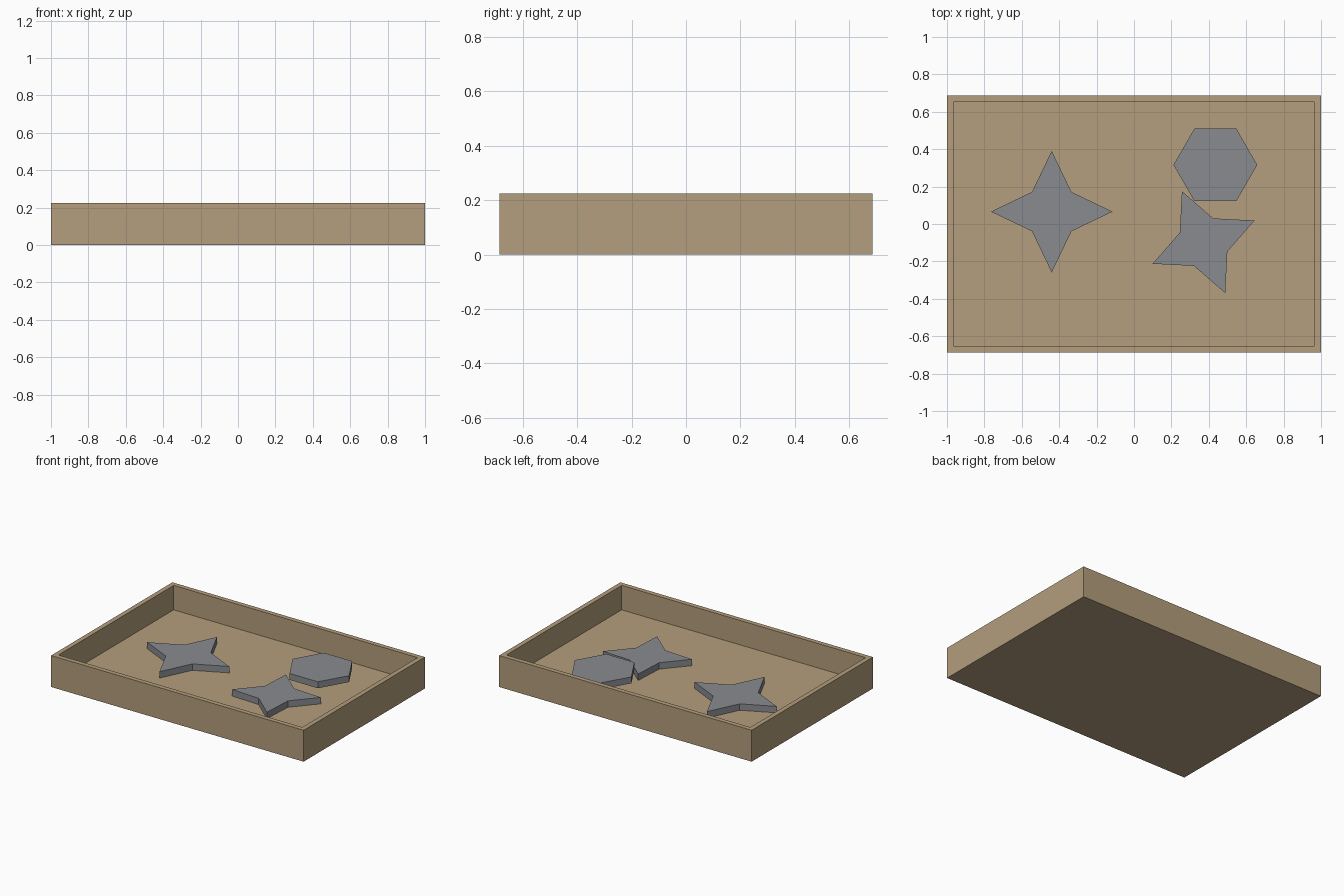
import bpy
import bmesh
from math import cos, sin, pi, radians

cube = bpy.data.objects.get("Cube")
if cube:
    bpy.data.objects.remove(cube, do_unlink=True)


def make_material(name, rgb):
    mat = bpy.data.materials.new(name)
    mat.use_nodes = True
    mat.diffuse_color = (*rgb, 1)
    mat.node_tree.nodes["Principled BSDF"].inputs["Base Color"].default_value = (*rgb, 1)
    return mat


def make_object(name, bm, mat):
    bmesh.ops.recalc_face_normals(bm, faces=bm.faces)
    mesh = bpy.data.meshes.new(name)
    bm.to_mesh(mesh)
    bm.free()
    mesh.materials.append(mat)
    obj = bpy.data.objects.new(name, mesh)
    bpy.context.collection.objects.link(obj)
    return obj


def make_plate(name, center, radii, count, turn, bottom, thickness, mat):
    """Flat prism whose corner radius cycles through radii."""
    bm = bmesh.new()
    ring = []
    for i in range(count):
        a = radians(turn) + 2 * pi * i / count
        r = radii[i % len(radii)]
        ring.append(bm.verts.new((center[0] + r * cos(a), center[1] + r * sin(a), bottom)))
    base = bm.faces.new(ring)
    top = bmesh.ops.extrude_face_region(bm, geom=[base], use_keep_orig=True)["geom"]
    verts = [v for v in top if isinstance(v, bmesh.types.BMVert)]
    bmesh.ops.translate(bm, verts=verts, vec=(0, 0, thickness))
    return make_object(name, bm, mat)


wood = make_material("tan wood", (0.456, 0.342, 0.205))
metal = make_material("grey metal", (0.25, 0.26, 0.28))

HALF_X, HALF_Y, HEIGHT = 1.0, 0.686, 0.225
WALL, FLOOR, THICK = 0.048, 0.05, 0.046

# Open tray: box with its top inset and pushed down to the floor
bm = bmesh.new()
bmesh.ops.create_cube(bm, size=1)
for v in bm.verts:
    v.co = (v.co.x * 2 * HALF_X, v.co.y * 2 * HALF_Y, (v.co.z + 0.5) * HEIGHT)
bm.normal_update()
top = max(bm.faces, key=lambda f: f.calc_center_median().z)
bmesh.ops.inset_region(bm, faces=[top], thickness=WALL)
walls = bmesh.ops.extrude_face_region(bm, geom=[top])["geom"]
floor_verts = [v for v in walls if isinstance(v, bmesh.types.BMVert)]
bmesh.ops.translate(bm, verts=floor_verts, vec=(0, 0, FLOOR - HEIGHT))
if top.is_valid:
    bmesh.ops.delete(bm, geom=[top], context='FACES_ONLY')
make_object("tray", bm, wood)

# Loose pieces: two stars on the floor, a hexagon resting on a star tip
make_plate("large_star", (-0.44, 0.066), (0.325, 0.149), 8, 0, FLOOR, THICK, metal)
make_plate("small_star", (0.372, -0.097), (0.296, 0.137), 8, 23, FLOOR, THICK, metal)
make_plate("hexagon", (0.435, 0.316), (0.224,), 6, 0, FLOOR + THICK, THICK, metal)
